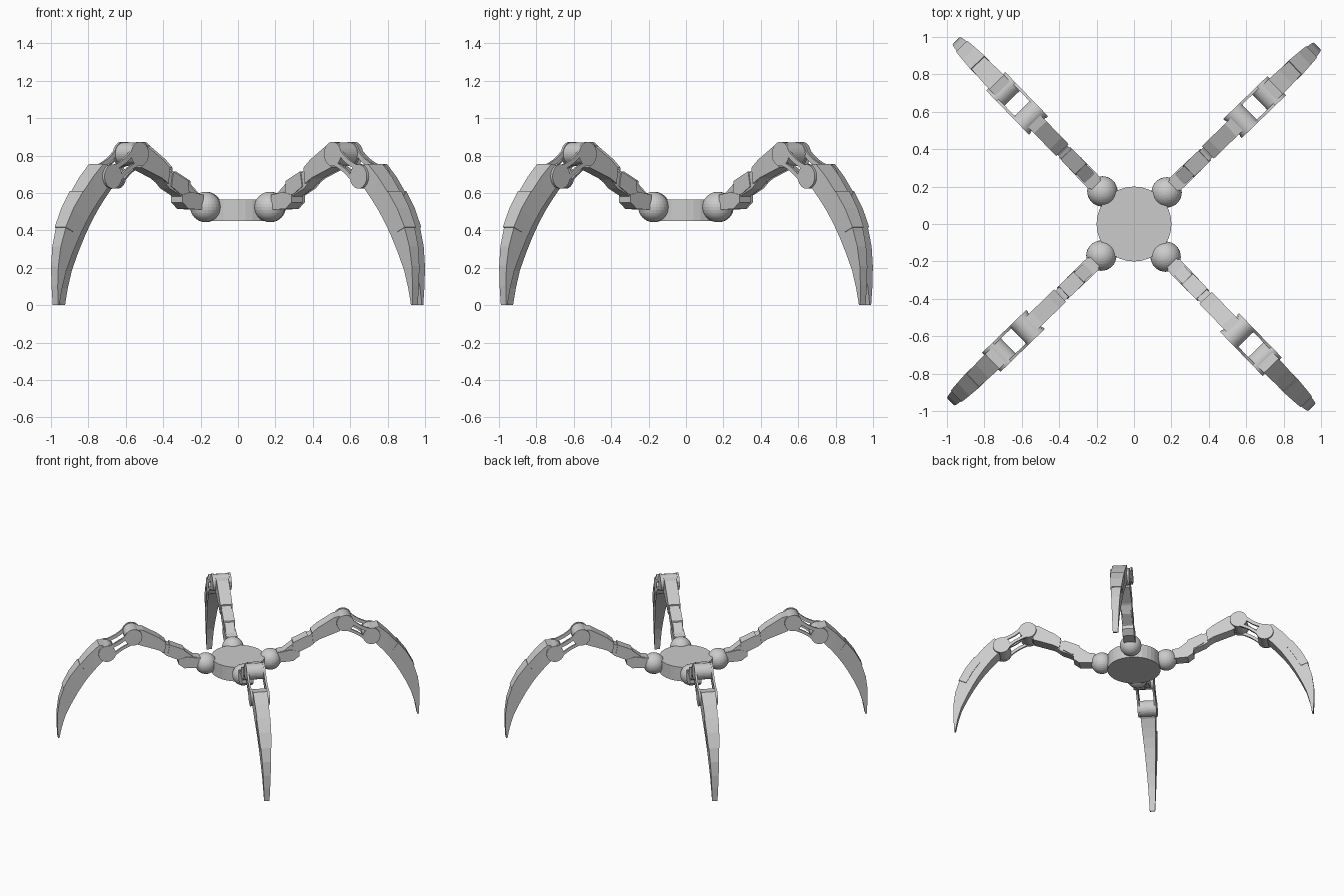
import bpy, bmesh
from math import pi, radians, cos, sin
from mathutils import Matrix, Vector

cube = bpy.data.objects.get("Cube")
if cube:
    bpy.data.objects.remove(cube, do_unlink=True)

GREY = (0.6, 0.6, 0.6, 1.0)
metal = bpy.data.materials.new("plain grey metal")
metal.use_nodes = True
metal.diffuse_color = GREY
metal.node_tree.nodes["Principled BSDF"].inputs["Base Color"].default_value = GREY

# Leg parts are drawn along +x (outward); y is the leg's width.
# All legs are turned very slightly off the diagonals.
TWIST = -0.9
LEGS = {"front_left": -45, "back_left": 45, "back_right": 135, "front_right": -135}


def finish(name, bm, per_leg=True):
    """Turn a bmesh into one object, or into one copy on every leg."""
    bmesh.ops.recalc_face_normals(bm, faces=bm.faces)
    mesh = bpy.data.meshes.new(name)
    bm.to_mesh(mesh)
    bm.free()
    mesh.materials.append(metal)
    copies = LEGS.items() if per_leg else [("", 0)]
    for side, angle in copies:
        obj = bpy.data.objects.new(f"{side}_{name}" if side else name, mesh)
        obj.rotation_euler.z = radians(angle + TWIST) if side else 0
        bpy.context.collection.objects.link(obj)


def add_slab(bm, profile, y0, y1):
    """Extrude an outline of (distance, height) points across the leg."""
    base = bm.faces.new([bm.verts.new((r, y0, z)) for r, z in profile])
    grown = bmesh.ops.extrude_face_region(bm, geom=[base])["geom"]
    verts = [g for g in grown if isinstance(g, bmesh.types.BMVert)]
    bmesh.ops.translate(bm, vec=(0, y1 - y0, 0), verts=verts)


def add_drum(bm, centre, radius, half):
    """Cylinder lying across the leg."""
    place = Matrix.Translation((centre[0], 0, centre[1])) @ Matrix.Rotation(pi / 2, 4, "X")
    bmesh.ops.create_cone(bm, cap_ends=True, segments=32, radius1=radius,
                          radius2=radius, depth=2 * half, matrix=place)


def loft(bm, sections):
    """Skin rectangular sections given as (inner, outer, half width)."""
    rings = []
    for (ri, zi), (ro, zo), w in sections:
        corners = [(ri, -w, zi), (ro, -w, zo), (ro, w, zo), (ri, w, zi)]
        rings.append([bm.verts.new(c) for c in corners])
    for a, b in zip(rings, rings[1:]):
        for i in range(4):
            j = (i + 1) % 4
            bm.faces.new((a[i], a[j], b[j], b[i]))
    bm.faces.new(rings[0])
    bm.faces.new(rings[-1])


def mix(a, b, t):
    return tuple(Vector(a).lerp(Vector(b), t))


# Central disc body
bm = bmesh.new()
bmesh.ops.create_cone(bm, cap_ends=True, segments=32, radius1=0.2, radius2=0.2,
                      depth=0.115, matrix=Matrix.Translation((0, 0, 0.507)))
finish("body_disc", bm, per_leg=False)

# Hip balls
bm = bmesh.new()
bmesh.ops.create_uvsphere(bm, u_segments=32, v_segments=16, radius=0.081,
                          matrix=Matrix.Translation((0.243, 0, 0.525)))
finish("hip_ball", bm)

# Upper leg core with a stepped underside
bm = bmesh.new()
add_slab(bm, [(0.29, 0.52), (0.40, 0.525), (0.46, 0.585), (0.545, 0.625), (0.605, 0.68),
              (0.77, 0.75), (0.77, 0.85), (0.60, 0.765), (0.54, 0.715),
              (0.41, 0.655), (0.34, 0.60), (0.29, 0.59)], -0.036, 0.036)
finish("upper_leg_core", bm)

# Armour plates on the upper leg
bm = bmesh.new()
add_slab(bm, [(0.30, 0.51), (0.41, 0.515), (0.455, 0.55), (0.455, 0.59), (0.39, 0.605),
              (0.30, 0.59)], -0.044, 0.044)
add_slab(bm, [(0.40, 0.58), (0.47, 0.595), (0.535, 0.635), (0.52, 0.715), (0.41, 0.665)],
         -0.042, 0.042)
add_slab(bm, [(0.56, 0.65), (0.61, 0.68), (0.76, 0.735), (0.77, 0.86), (0.72, 0.85),
              (0.60, 0.777), (0.55, 0.735)], -0.046, 0.046)
finish("upper_leg_armour", bm)

# Knee joints: a wide drum at each end of the link
KNEE, ANKLE = Vector((0.798, 0.808)), Vector((0.997, 0.688))
for name, centre in (("knee_drum", KNEE), ("claw_drum", ANKLE)):
    bm = bmesh.new()
    add_drum(bm, centre, 0.061, 0.058)
    finish(name, bm)

# Link rims and paired bars on each side of the knee
bm = bmesh.new()
along = (ANKLE - KNEE).normalized()
across = Vector((-along.y, along.x))
length = (ANKLE - KNEE).length


def bar(offset, bow, thick):
    """Outline of a bowed bar between the two joints."""
    top, low = [], []
    for i in range(7):
        t = i / 6
        mid = KNEE + along * length * t + across * (offset + bow * sin(pi * t))
        top.append(tuple(mid + across * thick / 2))
        low.append(tuple(mid - across * thick / 2))
    return top + low[::-1]


for s in (-1, 1):
    y0, y1 = sorted((s * 0.056, s * 0.071))
    for centre in (KNEE, ANKLE):
        rim = [(centre.x + 0.065 * cos(i * pi / 16), centre.y + 0.065 * sin(i * pi / 16))
               for i in range(32)]
        add_slab(bm, rim, y0, y1)
    add_slab(bm, bar(0.045, -0.02, 0.026), y0, y1)
    add_slab(bm, bar(-0.045, 0.016, 0.022), y0, y1)
finish("knee_link", bm)

# Curved claw
CLAW = [((0.965, 0.66), (0.99, 0.745), 0.055), ((1.03, 0.62), (1.055, 0.755), 0.055),
        ((1.08, 0.565), (1.13, 0.685), 0.052), ((1.125, 0.51), (1.198, 0.605), 0.048),
        ((1.17, 0.445), (1.265, 0.515), 0.043), ((1.215, 0.37), (1.318, 0.415), 0.038),
        ((1.262, 0.28), (1.35, 0.315), 0.033), ((1.305, 0.185), (1.364, 0.21), 0.028),
        ((1.332, 0.09), (1.365, 0.105), 0.024), ((1.349, 0), (1.359, 0), 0.02)]
bm = bmesh.new()
loft(bm, CLAW)
finish("claw", bm)

# Raised plate wrapping the claw's outer side
bm = bmesh.new()
loft(bm, [(mix(a, b, 0.5), mix(a, b, 1.05), w + 0.004) for a, b, w in CLAW[3:6]])
finish("claw_back_plate", bm)
